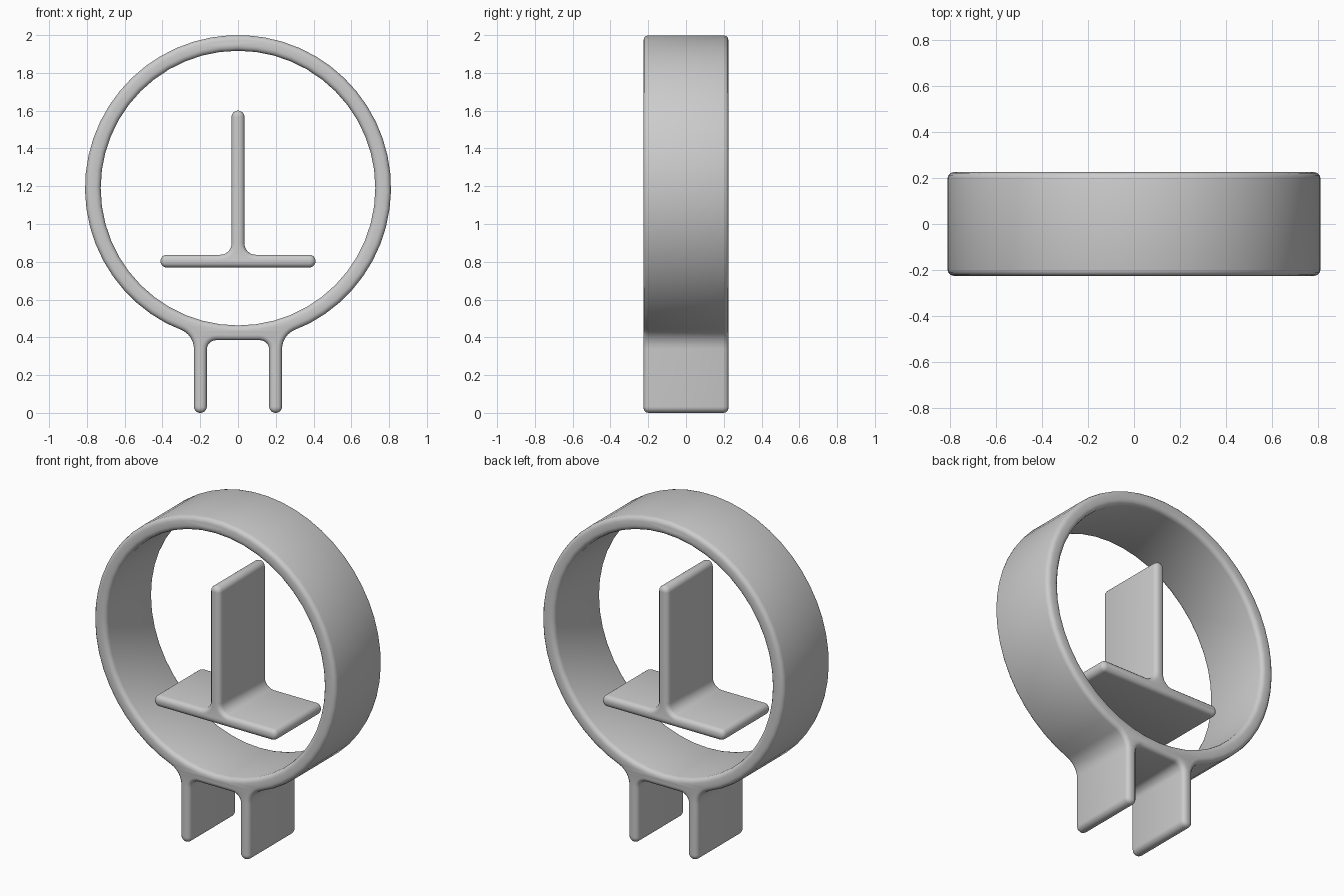
import bpy
import bmesh
from math import sin, cos, tan, pi, radians, asin
from mathutils import Vector

if "Cube" in bpy.data.objects:
    bpy.data.objects.remove(bpy.data.objects["Cube"])

DEPTH = 0.225   # half depth of every plate
EDGE = 0.026    # rounding of the front and back rims

grey = bpy.data.materials.new("plain grey")
grey.use_nodes = True
GREY = (0.6, 0.6, 0.6, 1)
grey.diffuse_color = GREY
grey.node_tree.nodes["Principled BSDF"].inputs["Base Color"].default_value = GREY


def rounded(corners, steps=6):
    """Outline through (x, z, radius) corners, each filleted by its radius."""
    path = []
    for i, (x, z, r) in enumerate(corners):
        p = Vector((x, z))
        if r == 0:
            path.append(p)
            continue
        a = (Vector(corners[i - 1][:2]) - p).normalized()
        b = (Vector(corners[(i + 1) % len(corners)][:2]) - p).normalized()
        half = a.angle(b) / 2
        centre = p + (a + b).normalized() * (r / sin(half))
        start = (p + a * (r / tan(half)) - centre).normalized()
        end = (p + b * (r / tan(half)) - centre).normalized()
        for k in range(steps + 1):
            path.append(centre + r * start.slerp(end, k / steps))
    return path


def arc(radius, z, start, end, count):
    return [(radius * cos(t), z + radius * sin(t), 0)
            for t in (start + (end - start) * k / count for k in range(count + 1))]


def extrude_plate(name, outlines):
    """Extrude flat outlines along y with rounded rims, as a clean mesh."""
    curve = bpy.data.curves.new(name, "CURVE")
    curve.dimensions = "2D"
    curve.fill_mode = "BOTH"
    curve.extrude = DEPTH - EDGE
    curve.bevel_depth = EDGE
    curve.bevel_resolution = 2
    curve.offset = -EDGE
    for outline in outlines:
        spline = curve.splines.new("POLY")
        spline.points.add(len(outline) - 1)
        for point, p in zip(spline.points, outline):
            point.co = (p.x, p.y, 0, 1)
        spline.use_cyclic_u = True
    obj = bpy.data.objects.new(name, curve)
    bpy.context.collection.objects.link(obj)
    obj.rotation_euler.x = radians(90)
    bpy.ops.object.select_all(action="DESELECT")
    obj.select_set(True)
    bpy.context.view_layer.objects.active = obj
    bpy.ops.object.convert(target="MESH")
    obj = bpy.context.object
    bm = bmesh.new()
    bm.from_mesh(obj.data)
    bmesh.ops.remove_doubles(bm, verts=bm.verts, dist=0.0005)
    bmesh.ops.recalc_face_normals(bm, faces=bm.faces)
    bm.to_mesh(obj.data)
    bm.free()
    obj.data.materials.clear()
    obj.data.materials.append(grey)
    bpy.ops.object.shade_smooth_by_angle(angle=radians(40))
    return obj


def mirrored(half):
    """Close a right-hand half outline with its mirror image."""
    return half + [(-x, z, r) for x, z, r in reversed(half)]


# Ring with two legs, blended together
CENTRE, OUTER, INNER = 1.19, 0.81, 0.727
leg = [(0.165, 0.385, 0.05), (0.165, 0, 0.033), (0.233, 0, 0.033), (0.233, 0.41, 0.11)]
join = asin(0.38 / OUTER) - pi / 2
right_arc = arc(OUTER, CENTRE, join, pi / 2 - 0.06, 22)
hole = arc(INNER, CENTRE, 0, 2 * pi, 48)[:-1]
extrude_plate("ring_with_legs", [rounded(mirrored(leg + right_arc)), rounded(hole)])

# Floating shelf with an upright fin
shelf = [(0.41, 0.77, 0.032), (0.41, 0.837, 0.032), (0.034, 0.837, 0.06), (0.034, 1.6, 0.033)]
extrude_plate("shelf_with_fin", [rounded(mirrored(shelf))])
